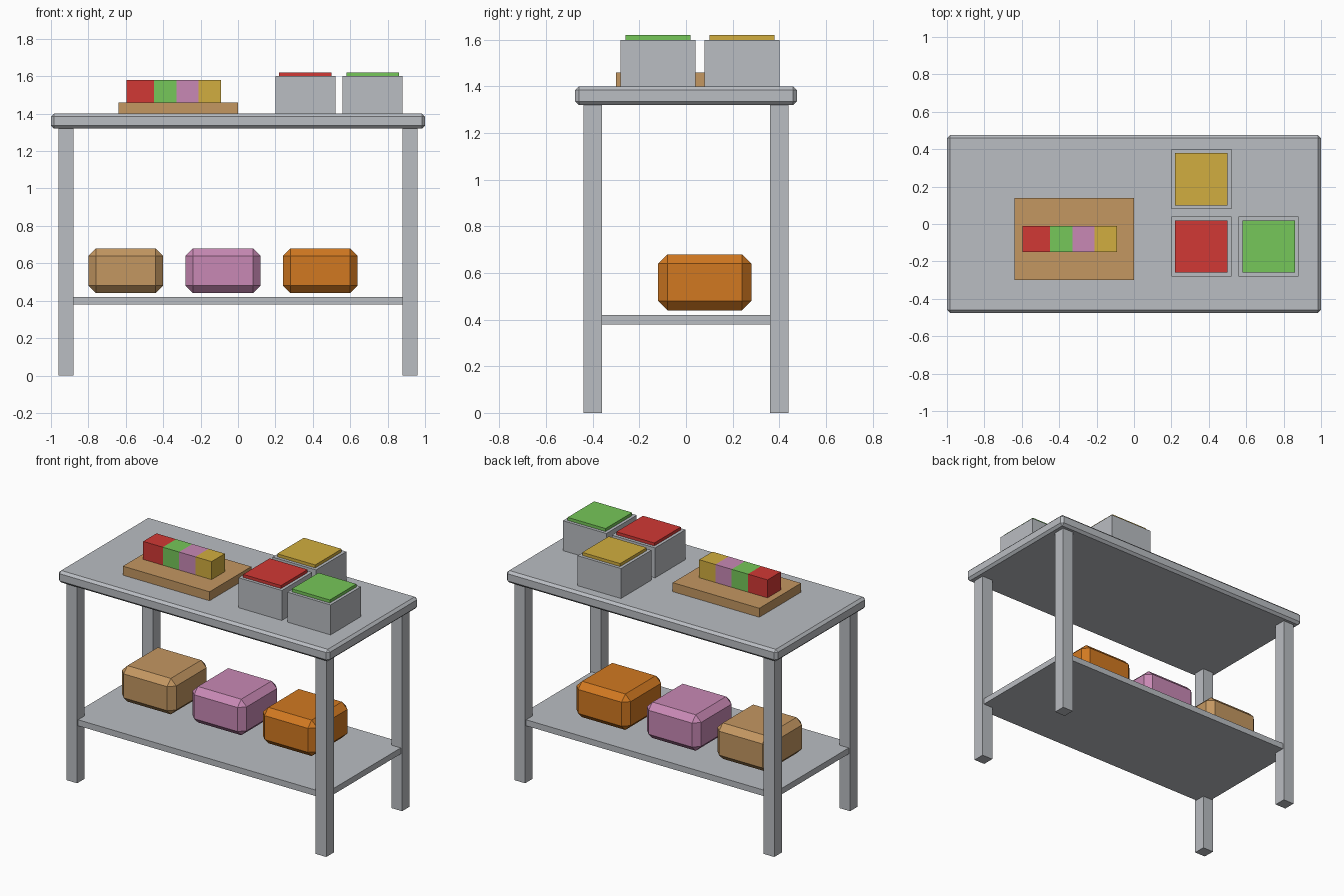
import bpy

cube = bpy.data.objects.get("Cube")
if cube:
    bpy.data.objects.remove(cube, do_unlink=True)


def material(name, r, g, b):
    mat = bpy.data.materials.new(name)
    mat.use_nodes = True
    mat.diffuse_color = (r, g, b, 1)
    mat.node_tree.nodes["Principled BSDF"].inputs["Base Color"].default_value = (r, g, b, 1)
    return mat


steel = material("steel grey", 0.49, 0.51, 0.54)
wood = material("tan", 0.55, 0.31, 0.12)
red = material("red", 0.64, 0.04, 0.035)
green = material("green", 0.18, 0.57, 0.10)
pink = material("pink", 0.58, 0.25, 0.46)
yellow = material("yellow", 0.64, 0.42, 0.05)
orange = material("orange", 0.64, 0.19, 0.015)


def box(name, centre, size, mat, bevel=0):
    """Box standing on centre = (x, y, bottom z), with optional chamfered edges."""
    x, y, z = centre
    bpy.ops.mesh.primitive_cube_add(size=1, location=(x, y, z + size[2] / 2))
    obj = bpy.context.object
    obj.name = name
    obj.scale = size
    bpy.ops.object.transform_apply(location=False, rotation=False, scale=True)
    obj.data.materials.append(mat)
    if bevel:
        mod = obj.modifiers.new("chamfer", "BEVEL")
        mod.width = bevel
        mod.segments = 1
    return obj


# Table: chamfered top, lower shelf and four square legs
box("table_top", (0, 0, 1.32), (2, 0.95, 0.08), steel, 0.016)
box("lower_shelf", (0, 0, 0.38), (1.9, 0.86, 0.04), steel)
for side, x in (("right", -0.92), ("left", 0.92)):
    for end, y in (("front", -0.4), ("back", 0.4)):
        box(f"{end}_{side}_leg", (x, y, 0), (0.08, 0.08, 1.33), steel)

# Cutting board with a row of coloured slices
box("cutting_board", (-0.32, -0.08, 1.40), (0.64, 0.44, 0.06), wood)
start = -0.595
for label, mat, end in (("red", red, -0.45), ("green", green, -0.33),
                        ("pink", pink, -0.21), ("yellow", yellow, -0.09)):
    box(f"{label}_slice", ((start + end) / 2, -0.08, 1.46), (end - start, 0.14, 0.12), mat)
    start = end

# Steel containers with coloured contents
for label, mat, x, y in (("red", red, 0.36, -0.12), ("green", green, 0.72, -0.12),
                         ("yellow", yellow, 0.36, 0.24)):
    box(f"{label}_container", (x, y, 1.40), (0.32, 0.32, 0.20), steel)
    box(f"{label}_filling", (x, y, 1.60), (0.28, 0.28, 0.02), mat)

# Chamfered bundles above the shelf
for label, mat, x in (("tan", wood, -0.6), ("pink", pink, -0.08), ("orange", orange, 0.44)):
    box(f"{label}_bundle", (x, 0.08, 0.44), (0.4, 0.4, 0.24), mat, 0.04)
